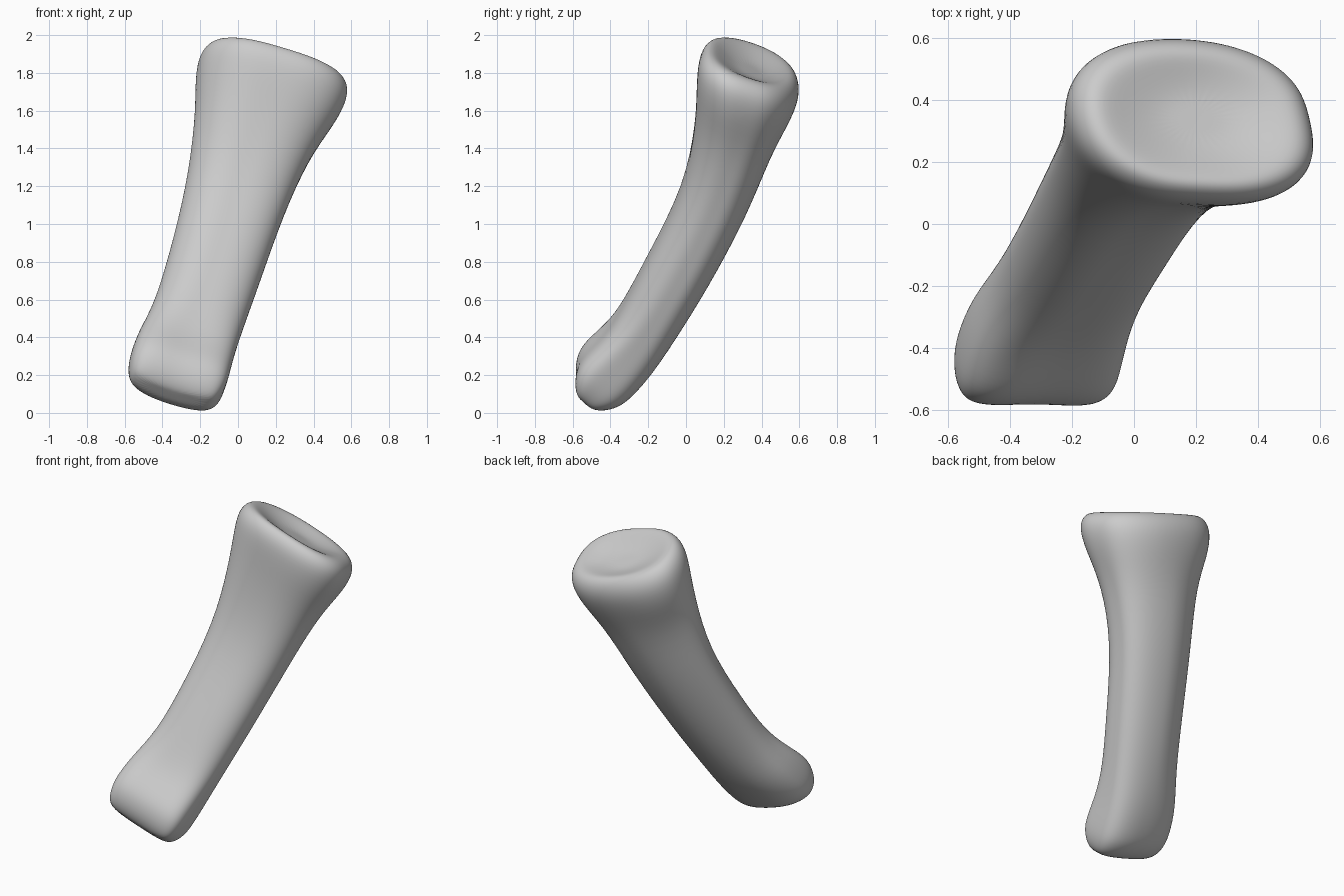
import bpy, bmesh, math
from mathutils import Vector

cube = bpy.data.objects.get("Cube")
if cube:
    bpy.data.objects.remove(cube)

SIDES = 32
ACROSS = Vector((0.953, 0, -0.302))   # sideways axis shared by every section

# Each section: centre x, y, z, half width, half depth, tilt in degrees, squareness
KNUCKLE = [
    (-0.352, -0.545, 0.105, 0.20, 0.075, 45, 2.6),
    (-0.345, -0.52, 0.13, 0.24, 0.13, 45, 2.8),
    (-0.33, -0.475, 0.178, 0.262, 0.175, 45, 2.9),
    (-0.315, -0.42, 0.235, 0.268, 0.192, 45, 2.9),
    (-0.282, -0.31, 0.345, 0.262, 0.183, 40, 2.7),
]
SHAFT = [
    (-0.218, -0.19, 0.49, 0.245, 0.167, 32, 2.3),
    (-0.133, -0.045, 0.74, 0.251, 0.18, 26, 2.2),
    (-0.018, 0.162, 1.125, 0.268, 0.182, 24, 2.2),
    (0.075, 0.252, 1.455, 0.32, 0.217, 24, 2.2),
]
HEAD = [
    (0.143, 0.303, 1.64, 0.385, 0.266, 24, 2.4),
    (0.18, 0.333, 1.765, 0.41, 0.29, 23, 2.4),
    (0.20, 0.347, 1.835, 0.385, 0.268, 22, 2.4),
    (0.205, 0.35, 1.868, 0.332, 0.226, 22, 2.4),     # rim
    (0.20, 0.346, 1.847, 0.255, 0.172, 22, 2.2),     # dished socket
    (0.195, 0.34, 1.815, 0.13, 0.088, 22, 2.0),
]


def signed_power(value, exponent):
    return math.copysign(abs(value) ** exponent, value)


def section_ring(bm, section, groove, skew, twist):
    """Rounded-box ring in a tilted plane: groove hollows the front,
    skew fills the front left corner, twist stretches one diagonal."""
    x, y, z, width, depth, tilt, square = section
    angle = math.radians(tilt)
    back = Vector((0, math.cos(angle), -math.sin(angle)))
    back = (back - ACROSS * back.dot(ACROSS)).normalized()
    ring = []
    for i in range(SIDES):
        turn = math.tau * i / SIDES
        u = signed_power(math.cos(turn), 2 / square)
        v = signed_power(math.sin(turn), 2 / square)
        diagonal = math.sin(2 * turn)
        swell = 1 + skew * math.cos(turn + math.pi / 4) * abs(diagonal) - twist * diagonal
        offset = depth * v * swell
        if v < 0:
            offset += groove * (1 - u * u)
        ring.append(bm.verts.new(Vector((x, y, z)) + ACROSS * width * u * swell + back * offset))
    return ring


# Loft the bone through its sections
bm = bmesh.new()
rings = [section_ring(bm, s, 0.04, 0.05, 0.0) for s in KNUCKLE]
rings += [section_ring(bm, s, 0.0, 0.07, 0.0) for s in SHAFT]
rings += [section_ring(bm, s, 0.0, 0.03, 0.05) for s in HEAD]
for low, high in zip(rings, rings[1:]):
    for i in range(SIDES):
        j = (i + 1) % SIDES
        bm.faces.new((low[i], low[j], high[j], high[i]))

# Close both ends with a fan
for ring in (rings[0], rings[-1]):
    middle = sum((v.co for v in ring), Vector()) / SIDES
    tip = bm.verts.new(middle)
    for i in range(SIDES):
        bm.faces.new((ring[i], ring[(i + 1) % SIDES], tip))
bmesh.ops.recalc_face_normals(bm, faces=bm.faces)

mesh = bpy.data.meshes.new("finger_bone")
bm.to_mesh(mesh)
bm.free()
bone = bpy.data.objects.new("finger_bone", mesh)
bpy.context.collection.objects.link(bone)

# Single pale grey material
grey = bpy.data.materials.new("pale_grey")
grey.use_nodes = True
colour = (0.6, 0.6, 0.6, 1)
grey.diffuse_color = colour
grey.node_tree.nodes["Principled BSDF"].inputs["Base Color"].default_value = colour
mesh.materials.append(grey)

# Smooth rounded surface
for face in mesh.polygons:
    face.use_smooth = True
smooth = bone.modifiers.new("smooth", 'SUBSURF')
smooth.levels = smooth.render_levels = 2
